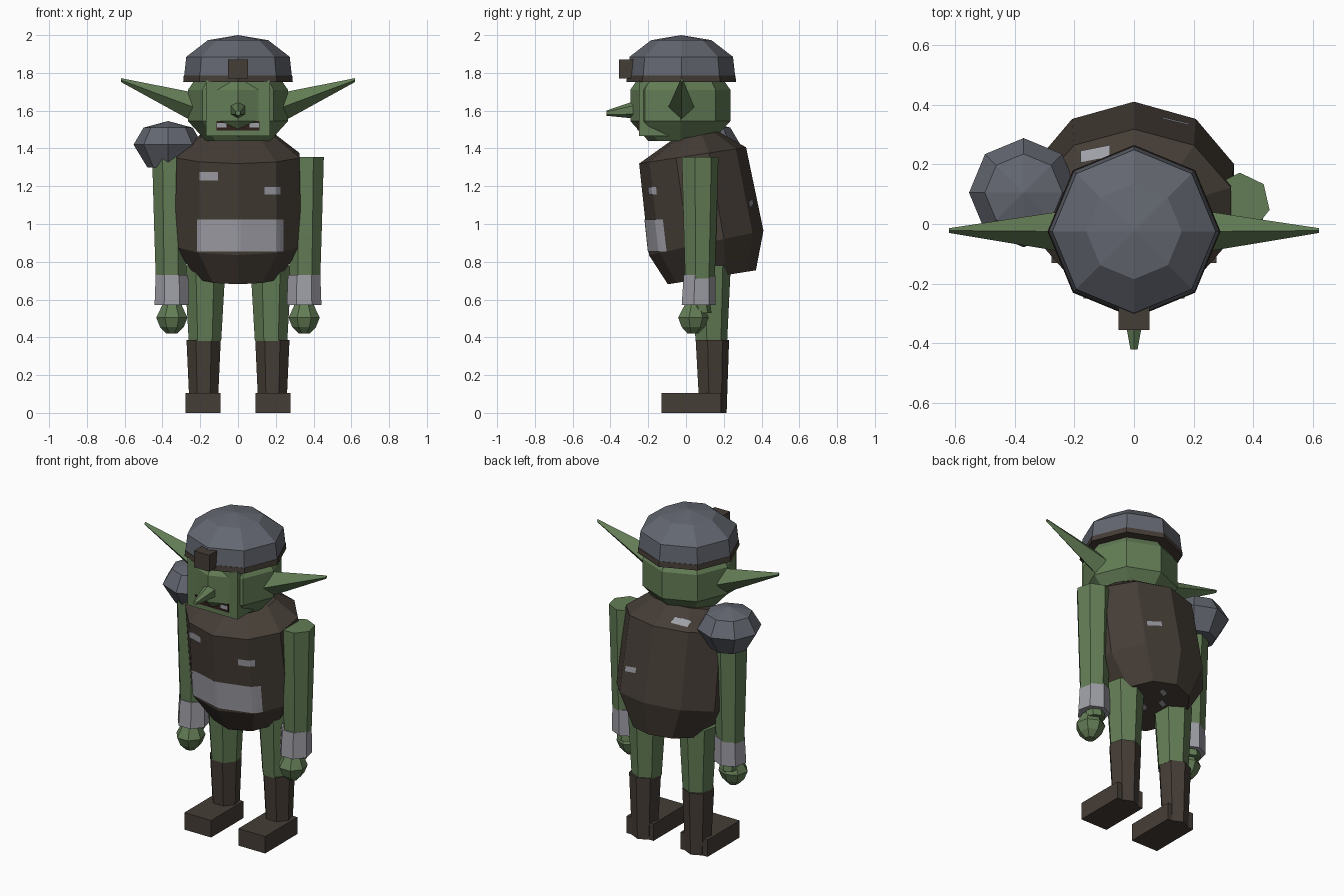
import bpy, bmesh, math
from mathutils import Vector
from mathutils.bvhtree import BVHTree

old = bpy.data.objects.get("Cube")
if old:
    bpy.data.objects.remove(old, do_unlink=True)


def material(name, rgb):
    m = bpy.data.materials.new(name)
    m.use_nodes = True
    m.diffuse_color = (*rgb, 1)
    m.node_tree.nodes["Principled BSDF"].inputs["Base Color"].default_value = (*rgb, 1)
    return m


GREEN = material("green skin", (0.125, 0.205, 0.092))
LEATHER = material("dark leather", (0.060, 0.047, 0.037))
IRON = material("blue grey iron", (0.125, 0.135, 0.162))
STEEL = material("pale steel", (0.34, 0.34, 0.38))
MOUTH = material("mouth dark", (0.030, 0.014, 0.012))


def finish(name, bm, mat):
    bmesh.ops.remove_doubles(bm, verts=bm.verts, dist=0.0005)
    bmesh.ops.recalc_face_normals(bm, faces=bm.faces)
    mesh = bpy.data.meshes.new(name)
    bm.to_mesh(mesh)
    bm.free()
    mesh.materials.append(mat)
    ob = bpy.data.objects.new(name, mesh)
    bpy.context.scene.collection.objects.link(ob)
    return ob


def hoop(c, u, v, n):
    """Polygon of n points around c, spanned by the vectors u and v."""
    c, u, v = Vector(c), Vector(u), Vector(v)
    steps = [math.tau * i / n for i in range(n)]
    return [c + u * math.sin(a) + v * math.cos(a) for a in steps]


def skin(name, hoops, mat):
    """Closed skin through a row of hoops."""
    bm = bmesh.new()
    rows = [[bm.verts.new(p) for p in h] for h in hoops]
    for a, b in zip(rows, rows[1:]):
        for i in range(len(a)):
            j = (i + 1) % len(a)
            bm.faces.new((a[i], a[j], b[j], b[i]))
    for row in (rows[0], rows[-1]):
        if (row[0].co - row[1].co).length > 0.001:
            bm.faces.new(row)
    return finish(name, bm, mat)


def lathe(name, x, rings, n, mat):
    """Upright tube; each ring is (y, z, radius)."""
    return skin(name, [hoop((x, y, z), (r, 0, 0), (0, r, 0), n) for y, z, r in rings], mat)


def box(name, lo, hi, mat):
    bm = bmesh.new()
    bmesh.ops.create_cube(bm, size=1)
    lo, hi = Vector(lo), Vector(hi)
    for v in bm.verts:
        v.co = (lo + hi) / 2 + v.co * (hi - lo)
    return finish(name, bm, mat)


def plate(name, target, origin, across, along, ray, mat, nx=12, ny=3):
    """Thin patch laid on a surface by casting a grid of rays at it."""
    tree = BVHTree.FromPolygons([v.co for v in target.data.vertices],
                                [list(p.vertices) for p in target.data.polygons])
    origin, across, along, ray = map(Vector, (origin, across, along, ray))
    bm = bmesh.new()
    grid = []
    for j in range(ny + 1):
        row = []
        for i in range(nx + 1):
            start = origin + across * (i / nx - 0.5) + along * (j / ny - 0.5)
            hit = tree.ray_cast(start - ray * 3, ray)[0]
            row.append(bm.verts.new(hit - ray * 0.006) if hit else None)
        grid.append(row)
    for a, b in zip(grid, grid[1:]):
        for i in range(nx):
            quad = (a[i], a[i + 1], b[i + 1], b[i])
            if all(quad):
                f = bm.faces.new(quad)
                f.normal_update()
    ob = finish(name, bm, mat)
    if ob.data.polygons[0].normal.dot(ray) > 0:
        ob.data.flip_normals()
    return ob


# Torso: tilted ten-sided tunic, (y, z, half width, half depth, tilt)
torso = skin("tunic", [hoop((0, y, z), (w, 0, 0), (0, d, t), 10) for y, z, w, d, t in (
    (0.137, 0.718, 0.225, 0.233, 0.037),
    (0.107, 0.900, 0.353, 0.303, 0.065),
    (0.035, 1.363, 0.342, 0.283, 0.043),
    (0.045, 1.465, 0.210, 0.125, 0.025))], LEATHER)

# Steel plates on the tunic
FRONT, BACK, DOWN, UP = (0, 1, 0), (0, -1, 0), (0, 0, -1), (0, 0, 1)
plate("belly_plate", torso, (0.012, 0, 0.94), (0.46, 0, 0), (0, 0, 0.17), FRONT, STEEL, 24, 6)
plate("chest_patch_right", torso, (-0.155, 0, 1.253), (0.10, 0, 0), (0, 0, 0.045), FRONT, STEEL)
plate("chest_patch_left", torso, (0.183, 0, 1.175), (0.085, 0, 0), (0, 0, 0.04), FRONT, STEEL)
plate("back_patch", torso, (0.14, 0, 1.11), (0.09, 0, -0.02), (0, 0, 0.03), BACK, STEEL)
plate("shoulder_patch", torso, (-0.13, 0.235, 0), (0.10, 0.02, 0), (0, 0.04, 0), DOWN, STEEL)
for k, (x, y) in enumerate(((0.03, 0.12), (-0.04, 0.2), (0.02, 0.28))):
    plate(f"under_patch_{k}", torso, (x, y, 0), (0.05, 0.02, 0), (0, 0.035, 0), UP, STEEL)

# Head and face
lathe("head", 0, [(-0.03, 1.44, 0.17), (-0.03, 1.545, 0.265),
                  (-0.03, 1.71, 0.265), (-0.03, 1.79, 0.21)], 8, GREEN)
box("face", (-0.17, -0.25, 1.465), (0.17, -0.08, 1.76), GREEN)
box("mouth", (-0.115, -0.256, 1.495), (0.115, -0.249, 1.545), MOUTH)
skin("nose", [hoop((0, -0.27, 1.605), (0.045, 0, 0), (0, 0, 0.047), 6),
              hoop((0, -0.42, 1.587), (0.014, 0, 0), (0, 0, 0.014), 6)], GREEN)

# Helmet with leather band and front block
lathe("helmet_band", 0, [(-0.025, 1.752, 0.29), (-0.025, 1.785, 0.287)], 8, LEATHER)
lathe("helmet", 0, [(-0.025, 1.785, 0.285), (-0.025, 1.885, 0.274),
                    (-0.025, 1.973, 0.16), (-0.025, 2.0, 0)], 8, IRON)
box("helmet_block", (-0.052, -0.355, 1.77), (0.052, -0.26, 1.872), LEATHER)

# Single shoulder guard
lathe("shoulder_guard", -0.37, [(0.105, 1.30, 0.11), (0.105, 1.42, 0.183),
                                (0.105, 1.51, 0.13), (0.105, 1.545, 0)], 8, IRON)

# Paired parts
for side, s in (("left", 1), ("right", -1)):
    box(side + "_tooth", (s * 0.085 - 0.025, -0.259, 1.512),
        (s * 0.085 + 0.025, -0.255, 1.535), STEEL)
    skin(side + "_ear", [
        hoop((s * 0.24, -0.025, 1.62), (0, 0.068, 0), (0, 0, 0.077), 4),
        hoop((s * 0.62, -0.022, 1.762), (0, 0.008, 0), (0, 0, 0.010), 4)], GREEN)
    lathe(side + "_arm", s * 0.355, [(0.07, 0.70, 0.082), (0.07, 0.94, 0.09),
                                     (0.07, 1.355, 0.102)], 7, GREEN)
    lathe(side + "_bracer", s * 0.35, [(0.062, 0.572, 0.094), (0.067, 0.73, 0.088)], 7, STEEL)
    lathe(side + "_wrist", s * 0.35, [(0.08, 0.53, 0.055), (0.07, 0.60, 0.055)], 7, GREEN)
    lathe(side + "_hand", s * 0.35, [(0.035, 0.42, 0.03), (0.035, 0.455, 0.065),
                                     (0.035, 0.505, 0.085), (0.04, 0.575, 0.05)], 7, GREEN)
    lathe(side + "_leg", s * 0.175, [(0.13, 0.38, 0.088), (0.125, 0.78, 0.112)], 7, GREEN)
    lathe(side + "_boot", s * 0.182, [(0.14, 0.0, 0.075), (0.135, 0.385, 0.093)], 7, LEATHER)
    box(side + "_foot", (s * 0.185 - 0.092, -0.13, 0), (s * 0.185 + 0.092, 0.185, 0.105), LEATHER)
